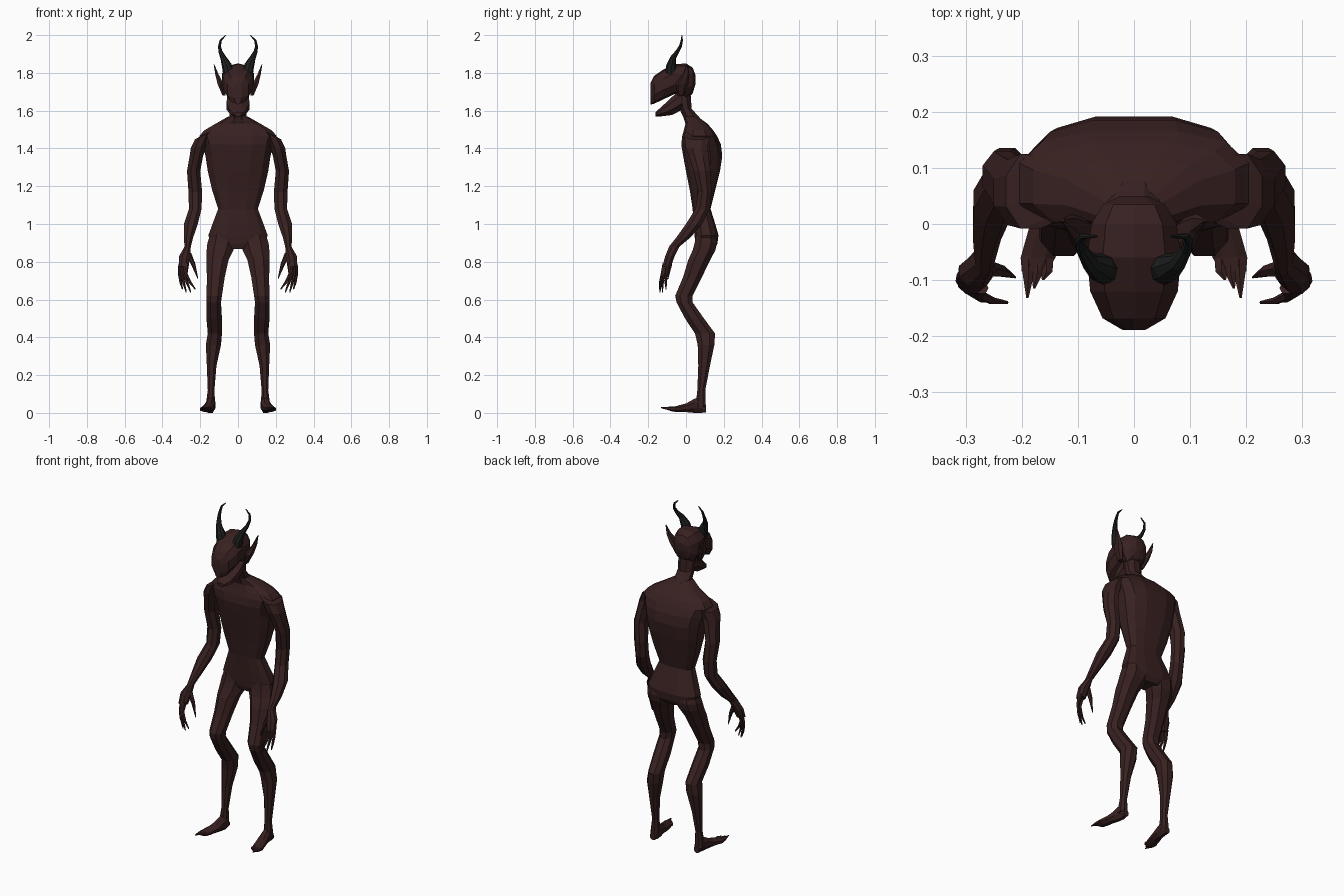
import bpy, bmesh, math
from mathutils import Vector


def material(name, rgb):
    m = bpy.data.materials.new(name)
    m.diffuse_color = (*rgb, 1)
    return m


SKIN = material("dark red brown skin", (0.040, 0.0150, 0.0150))
HORN = material("black horn", (0.012, 0.013, 0.013))


def build(name, rings, mat, mirror):
    """Skin a list of equal rings of points into a closed faceted body."""
    bm = bmesh.new()
    rows = [[bm.verts.new(p) for p in r] for r in rings]
    n = len(rows[0])
    for a, b in zip(rows, rows[1:]):
        for i in range(n):
            j = (i + 1) % n
            bm.faces.new((a[i], a[j], b[j], b[i]))
    bm.faces.new(rows[0])
    bm.faces.new(rows[-1])
    bmesh.ops.recalc_face_normals(bm, faces=bm.faces)
    me = bpy.data.meshes.new(name)
    bm.to_mesh(me)
    bm.free()
    me.materials.append(mat)
    ob = bpy.data.objects.new(name, me)
    bpy.context.collection.objects.link(ob)
    if mirror:
        ob.modifiers.new("mirror", 'MIRROR').use_mirror_merge = False
    return ob


def loft(name, secs, axis='z', n=8, power=1.0, mat=SKIN, mirror=False):
    """Sections are (position on axis, x0, x1, v0, v1, optional z slope along x)."""
    rings = []
    for t, x0, x1, v0, v1, *slope in secs:
        ring = []
        for i in range(n):
            a = 2 * math.pi * (i + 0.5) / n
            c, s = math.cos(a), math.sin(a)
            k = 1 / math.cos(math.pi / n)
            c = math.copysign(min(1, abs(c * k)) ** power, c)
            s = math.copysign(min(1, abs(s * k)) ** power, s)
            dx = c * (x1 - x0) / 2
            x = (x0 + x1) / 2 + dx
            v = (v0 + v1) / 2 + s * (v1 - v0) / 2
            dz = slope[0] * dx if slope else 0
            ring.append((x, v, t + dz) if axis == 'z' else (x, t, v))
        rings.append(ring)
    return build(name, rings, mat, mirror)


def tube(name, path, radii, n=6, mat=SKIN):
    """Tapered mirrored tube following a path."""
    pts = [Vector(p) for p in path]
    rings = []
    for k, p in enumerate(pts):
        d = (pts[min(k + 1, len(pts) - 1)] - pts[max(k - 1, 0)]).normalized()
        u = d.cross(Vector((0, 1, 0))).normalized()
        w = d.cross(u)
        rings.append([p + radii[k] * (u * math.cos(2 * math.pi * i / n) + w * math.sin(2 * math.pi * i / n))
                      for i in range(n)])
    return build(name, rings, mat, True)


# Torso: hunched back, narrow waist, hips
loft("torso", [(z, -w, w, a, b) for z, w, a, b in (
    (0.868, 0.06, 0.06, 0.15), (0.895, 0.14, 0.05, 0.166), (0.94, 0.157, 0.045, 0.172),
    (1.0, 0.135, 0.04, 0.155), (1.08, 0.105, 0.035, 0.13), (1.18, 0.137, 0.02, 0.155),
    (1.28, 0.16, 0.0, 0.18), (1.36, 0.172, -0.015, 0.192), (1.42, 0.188, -0.025, 0.185),
    (1.465, 0.205, -0.02, 0.165), (1.495, 0.18, -0.012, 0.145), (1.53, 0.12, -0.003, 0.115),
    (1.57, 0.05, -0.012, 0.06))],
    n=12, power=0.72)

# Neck
loft("neck", [(1.52, -0.06, 0.06, 0.0, 0.11), (1.56, -0.046, 0.046, -0.012, 0.075),
              (1.61, -0.045, 0.045, -0.035, 0.03), (1.72, -0.05, 0.05, -0.06, 0.022)])

# Head: skull and upper jaw, with an open lower jaw below it
loft("head", [(-0.189, -0.02, 0.02, 1.632, 1.745), (-0.168, -0.056, 0.056, 1.637, 1.785),
              (-0.12, -0.078, 0.078, 1.66, 1.818), (-0.06, -0.084, 0.084, 1.688, 1.846),
              (0.0, -0.076, 0.076, 1.66, 1.85), (0.035, -0.055, 0.055, 1.69, 1.828),
              (0.05, -0.025, 0.025, 1.74, 1.79)], axis='y', n=10, power=0.85)
loft("lower_jaw", [(-0.162, -0.02, 0.02, 1.57, 1.592), (-0.13, -0.045, 0.045, 1.57, 1.62),
                   (-0.075, -0.06, 0.06, 1.577, 1.672), (-0.02, -0.058, 0.058, 1.605, 1.72)],
     axis='y')

# Pointed ears
loft("ears", [(1.68, 0.066, 0.082, -0.045, -0.01), (1.74, 0.075, 0.108, -0.055, 0.012),
              (1.79, 0.102, 0.12, -0.02, 0.018), (1.845, 0.125, 0.129, 0.004, 0.01)],
     n=6, mirror=True)

# Curved horns
tube("horns", [(0.05, -0.08, 1.8), (0.06, -0.078, 1.84), (0.078, -0.068, 1.88),
               (0.093, -0.046, 1.912), (0.098, -0.03, 1.94), (0.092, -0.022, 1.972), (0.066, -0.022, 1.998)],
     (0.03, 0.026, 0.016, 0.0105, 0.008, 0.006, 0.002), n=8, mat=HORN)

# Arms, rooted inside the shoulder and sloping back to the elbow
loft("arms", [(1.495, 0.11, 0.17, 0.01, 0.12, -0.5), (1.468, 0.14, 0.228, -0.008, 0.125, -0.45),
              (1.41, 0.165, 0.25, -0.002, 0.115, -0.2), (1.36, 0.185, 0.256, 0.015, 0.12),
              (1.28, 0.2, 0.27, 0.04, 0.13), (1.17, 0.19, 0.262, 0.065, 0.135),
              (1.08, 0.193, 0.26, 0.05, 0.127), (1.0, 0.213, 0.286, 0.0, 0.085),
              (0.93, 0.237, 0.287, -0.05, 0.025), (0.88, 0.25, 0.283, -0.09, -0.035),
              (0.83, 0.252, 0.312, -0.11, -0.06), (0.775, 0.264, 0.314, -0.125, -0.08)],
     mirror=True)

# Fingers and thumb
for i, (bx, by, tx, ty, tz) in enumerate((
        (0.304, -0.09, 0.294, -0.105, 0.655), (0.293, -0.102, 0.274, -0.125, 0.638),
        (0.281, -0.11, 0.25, -0.138, 0.638), (0.271, -0.114, 0.226, -0.14, 0.655))):
    tube("finger_%d" % (i + 1), [(bx, by, 0.79), (bx + 0.005, by - 0.012, 0.735),
                                 ((bx + tx) / 2 + 0.004, (by + ty) / 2 - 0.01, 0.69), (tx, ty, tz)],
         (0.012, 0.009, 0.007, 0.003))
tube("thumb", [(0.262, -0.08, 0.84), (0.236, -0.084, 0.785), (0.212, -0.095, 0.71)],
     (0.016, 0.011, 0.002))

# Legs: forward knees and backswept shins
loft("legs", [(0.96, 0.02, 0.142, 0.055, 0.155), (0.9, 0.012, 0.162, 0.046, 0.165),
              (0.86, 0.025, 0.166, 0.035, 0.155), (0.81, 0.05, 0.167, 0.012, 0.128),
              (0.72, 0.07, 0.165, -0.015, 0.085), (0.62, 0.085, 0.166, -0.057, 0.035),
              (0.585, 0.09, 0.168, -0.05, 0.035), (0.5, 0.085, 0.167, -0.005, 0.095),
              (0.42, 0.085, 0.16, 0.048, 0.154), (0.36, 0.09, 0.17, 0.062, 0.15),
              (0.25, 0.114, 0.165, 0.065, 0.127), (0.12, 0.125, 0.16, 0.06, 0.102),
              (0.03, 0.12, 0.172, 0.05, 0.105)], power=0.9, mirror=True)

# Feet and pointed toes
loft("feet", [(0.107, 0.128, 0.162, 0.002, 0.04), (0.075, 0.12, 0.165, 0.0, 0.085),
              (0.045, 0.122, 0.172, 0.0, 0.075), (0.0, 0.127, 0.185, 0.004, 0.05),
              (-0.06, 0.14, 0.202, 0.006, 0.034), (-0.085, 0.155, 0.2, 0.01, 0.031)],
     axis='y', mirror=True)
for i, (x, tx, ty) in enumerate(((0.156, 0.162, -0.1), (0.172, 0.178, -0.115), (0.188, 0.19, -0.132))):
    loft("toe_%d" % (i + 1), [(-0.05, x - 0.012, x + 0.012, 0.007, 0.032),
                              (-0.085, x - 0.011, x + 0.011, 0.012, 0.033),
                              (ty, tx - 0.002, tx + 0.002, 0.025, 0.03)],
         axis='y', n=6, mirror=True)
